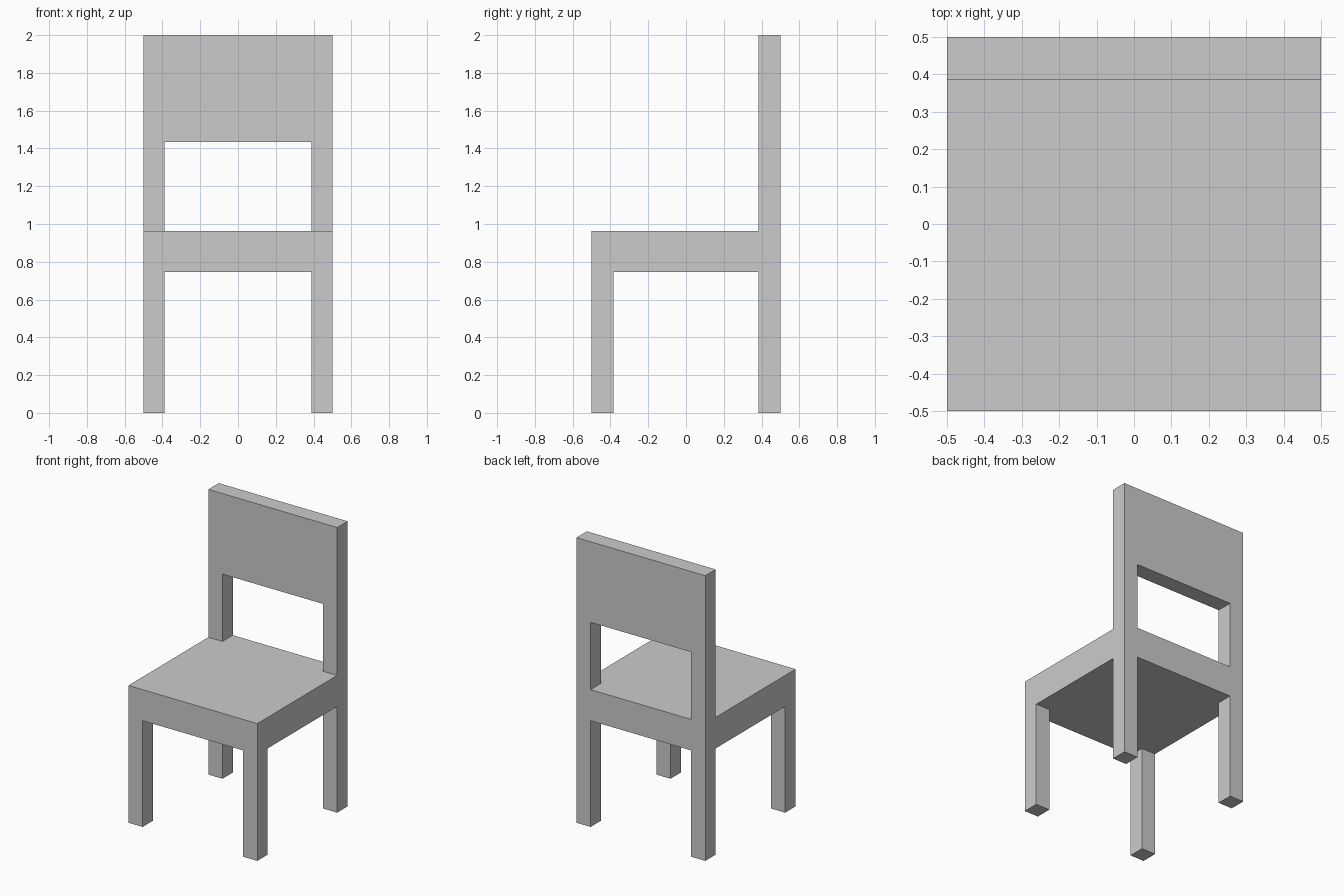
import bpy
import bmesh
from math import radians

if "Cube" in bpy.data.objects:
    bpy.data.objects.remove(bpy.data.objects["Cube"])

HALF = 0.5                        # half width and half depth
LEG_X, LEG_Y = 0.39, 0.385        # inner faces of the legs
SEAT_LOW, SEAT_TOP = 0.745, 0.963
PANEL_LOW, TOP = 1.435, 2.0


def extrude_profile(name, points, half_width):
    """Extrude a (y, z) outline along x, centred on x = 0."""
    bm = bmesh.new()
    face = bm.faces.new([bm.verts.new((-half_width, y, z)) for y, z in points])
    new = bmesh.ops.extrude_face_region(bm, geom=[face])["geom"]
    verts = [v for v in new if isinstance(v, bmesh.types.BMVert)]
    bmesh.ops.translate(bm, verts=verts, vec=(2 * half_width, 0, 0))
    bmesh.ops.recalc_face_normals(bm, faces=bm.faces)
    mesh = bpy.data.meshes.new(name)
    bm.to_mesh(mesh)
    bm.free()
    obj = bpy.data.objects.new(name, mesh)
    bpy.context.collection.objects.link(obj)
    return obj


def cut_opening(target, name, y0, y1, z0, z1):
    """Cut a rectangular opening between the left and right legs."""
    cutter = extrude_profile(name, [(y0, z0), (y1, z0), (y1, z1), (y0, z1)], LEG_X)
    cutter.hide_render = True
    mod = target.modifiers.new(name, "BOOLEAN")
    mod.operation = "DIFFERENCE"
    mod.solver = "EXACT"
    mod.object = cutter
    bpy.context.view_layer.objects.active = target
    bpy.ops.object.modifier_apply(modifier=mod.name)
    bpy.data.objects.remove(cutter)


# Chair body: side outline of front legs, seat, back legs and backrest
chair = extrude_profile("chair", [
    (-HALF, 0), (-LEG_Y, 0), (-LEG_Y, SEAT_LOW), (LEG_Y, SEAT_LOW),
    (LEG_Y, 0), (HALF, 0), (HALF, TOP), (LEG_Y, TOP),
    (LEG_Y, SEAT_TOP), (-HALF, SEAT_TOP)], HALF)

# Gap between the legs, and window under the backrest panel
cut_opening(chair, "leg_gap", -0.6, 0.6, -0.1, SEAT_LOW)
cut_opening(chair, "back_window", LEG_Y - 0.1, 0.6, SEAT_TOP, PANEL_LOW)

# Merge coplanar faces left by the cuts
bm = bmesh.new()
bm.from_mesh(chair.data)
bmesh.ops.remove_doubles(bm, verts=bm.verts, dist=1e-4)
bmesh.ops.dissolve_limit(bm, angle_limit=radians(1), verts=bm.verts, edges=bm.edges)
bm.to_mesh(chair.data)
bm.free()
